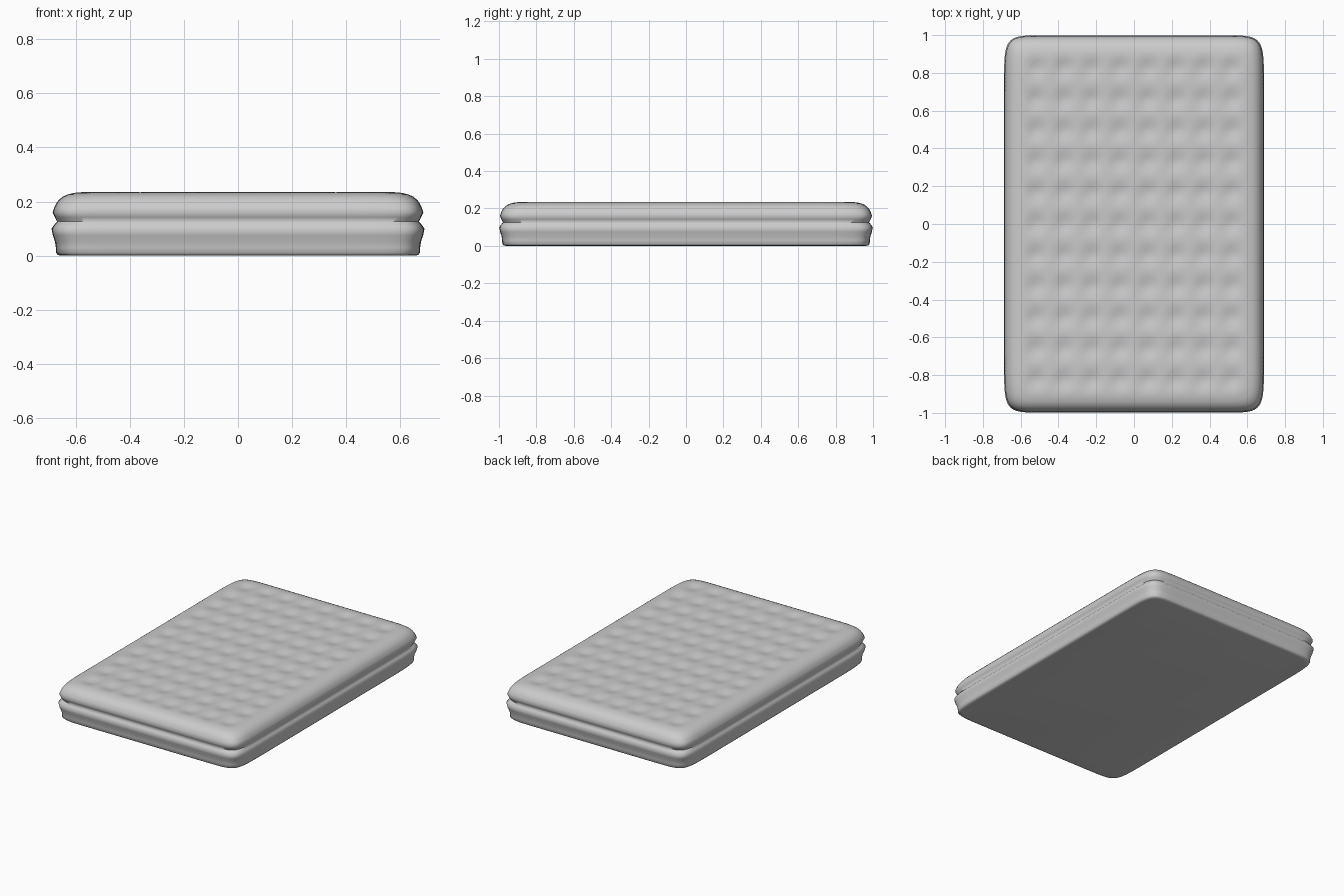
import bpy, bmesh, math

if "Cube" in bpy.data.objects:
    bpy.data.objects.remove(bpy.data.objects["Cube"])

HX, HY, N = 0.69, 1.0, 18      # half width, half length, corner squareness
NX, NY = 66, 100               # grid resolution of the quilted top
TOP = 0.235
# side profile from the top rim downward: (inset from outermost edge, height)
PROFILE = [(0.10, 0.234), (0.08, 0.231), (0.06, 0.226), (0.044, 0.219),
           (0.03, 0.208), (0.02, 0.196), (0.012, 0.18), (0.005, 0.16),
           (0.013, 0.142), (0.021, 0.126), (0.012, 0.115), (0.001, 0.1),
           (0.006, 0.075), (0.014, 0.052), (0.017, 0.03), (0.018, 0.01),
           (0.025, 0.002), (0.04, 0.0)]


def plan(u, v, inset):
    """Map a point of the unit square to a softly rounded rectangle."""
    m = max(abs(u), abs(v))
    f = m / (abs(u) ** N + abs(v) ** N) ** (1 / N) if m > 0.01 else 1
    return u * f * (HX - inset), v * f * (HY - inset)


def tuft(x, y):
    """Dimple depth from an 8 x 11 grid of tufts."""
    i = max(-4, min(3, math.floor(x / 0.148)))
    j = max(-5, min(5, round(y / 0.165)))
    dx, dy = x - (i + 0.5) * 0.148, y - j * 0.165
    return 0.012 * math.exp(-(dx * dx + dy * dy) / (2 * 0.034 ** 2))


bm = bmesh.new()

# quilted top
grid = []
for j in range(NY + 1):
    row = []
    for i in range(NX + 1):
        u, v = 2 * i / NX - 1, 2 * j / NY - 1
        x, y = plan(u, v, 0.125)
        row.append(bm.verts.new((x, y, TOP - tuft(x, y))))
    grid.append(row)
for j in range(NY):
    for i in range(NX):
        bm.faces.new((grid[j][i], grid[j][i + 1], grid[j + 1][i + 1], grid[j + 1][i]))

# side walls: rings following the profile down from the top's border
border = ([(i, 0) for i in range(NX)] + [(NX, j) for j in range(NY)] +
          [(i, NY) for i in range(NX, 0, -1)] + [(0, j) for j in range(NY, 0, -1)])
ring = [grid[j][i] for i, j in border]
for inset, z in PROFILE:
    new = [bm.verts.new((*plan(2 * i / NX - 1, 2 * j / NY - 1, inset), z)) for i, j in border]
    for k in range(len(ring)):
        n = (k + 1) % len(ring)
        bm.faces.new((ring[n], ring[k], new[k], new[n]))
    ring = new

# flat underside
bm.faces.new(ring[::-1])
bmesh.ops.recalc_face_normals(bm, faces=bm.faces)

mesh = bpy.data.meshes.new("mattress")
bm.to_mesh(mesh)
bm.free()
mattress = bpy.data.objects.new("mattress", mesh)
bpy.context.collection.objects.link(mattress)
bpy.context.view_layer.objects.active = mattress
mattress.select_set(True)
bpy.ops.object.shade_smooth_by_angle(angle=math.radians(70))
